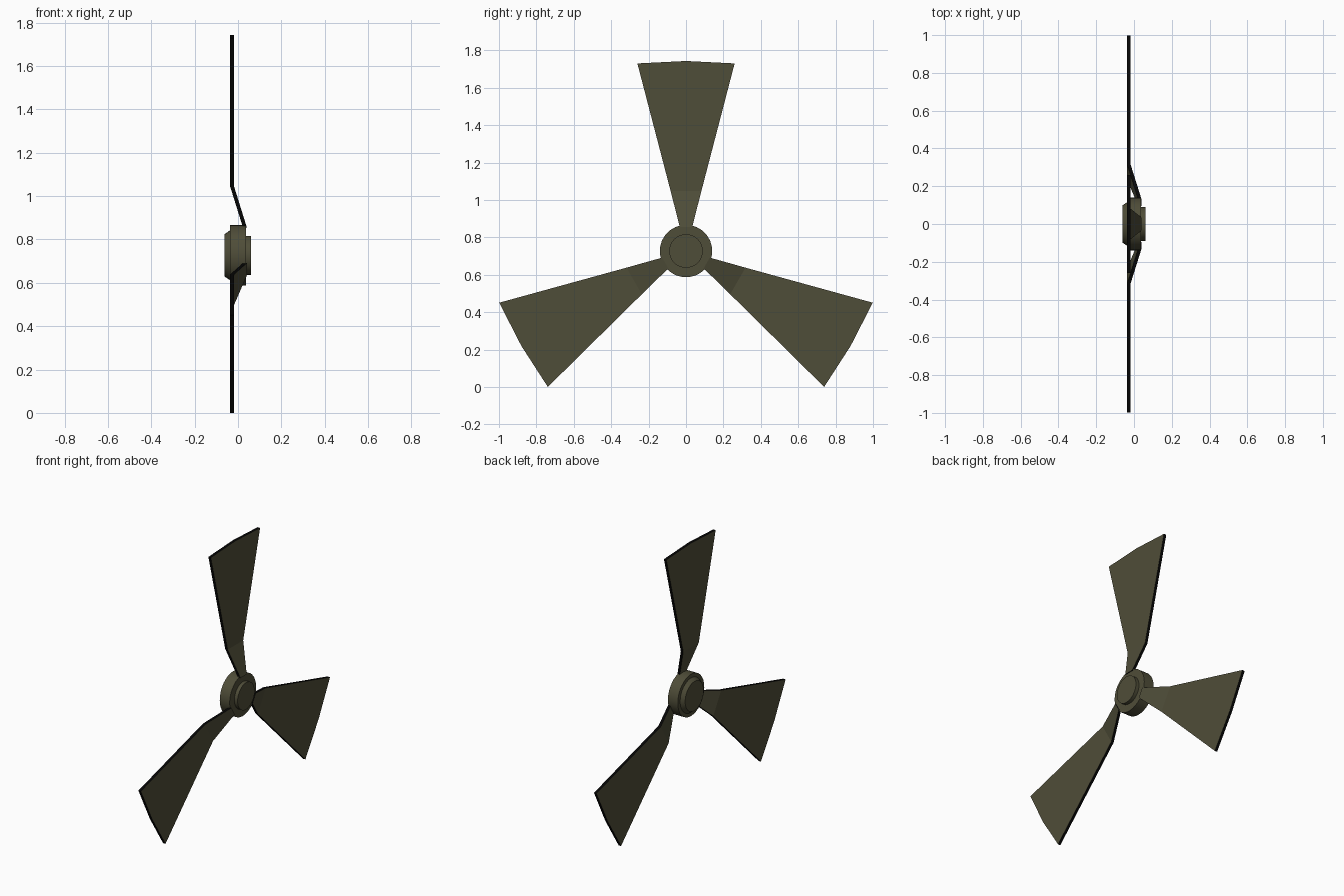
import bpy, bmesh, math
from mathutils import Matrix, Vector

if "Cube" in bpy.data.objects:
    bpy.data.objects.remove(bpy.data.objects["Cube"])

CENTRE = Vector((0, 0, 0.727))


def material(name, rgb):
    m = bpy.data.materials.new(name)
    m.diffuse_color = (*rgb, 1)
    m.use_nodes = True
    m.node_tree.nodes["Principled BSDF"].inputs["Base Color"].default_value = m.diffuse_color
    return m


olive = material("dark_olive", (0.078, 0.074, 0.040))
black = material("black_edge", (0.002, 0.002, 0.002))


def finish(name, bm, mats):
    bmesh.ops.recalc_face_normals(bm, faces=bm.faces)
    me = bpy.data.meshes.new(name)
    bm.to_mesh(me)
    bm.free()
    for m in mats:
        me.materials.append(m)
    ob = bpy.data.objects.new(name, me)
    bpy.context.collection.objects.link(ob)
    ob.location = CENTRE
    return ob


# Hub: stepped profile (x, radius) turned around the x axis
profile = [(-0.062, 0), (-0.062, 0.098), (-0.037, 0.115), (-0.037, 0.14),
           (0.036, 0.14), (0.036, 0.09), (0.06, 0.09), (0.06, 0)]
bm = bmesh.new()
vs = [bm.verts.new((x, 0, r)) for x, r in profile]
es = [bm.edges.new(p) for p in zip(vs, vs[1:])]
bmesh.ops.spin(bm, geom=vs + es, cent=(0, 0, 0), axis=(1, 0, 0),
               angle=math.tau, steps=32)
bmesh.ops.remove_doubles(bm, verts=bm.verts, dist=1e-4)
hub = finish("hub", bm, [olive])
bpy.context.view_layer.objects.active = hub
hub.select_set(True)
bpy.ops.object.shade_smooth_by_angle(angle=math.radians(30))

# Blades: rows of (x, half width, radius at edge, radius at middle)
rows = [(0.032, 0.033, 0.128, 0.128), (-0.028, 0.082, 0.32, 0.32),
        (-0.028, 0.26, 1.003, 1.016)]
T = 0.009  # half thickness


def blade(name, angle):
    bm = bmesh.new()
    layers = []
    for dx in (-T, T):
        layers.append([[bm.verts.new((x + dx, s * w, mid if s == 0 else edge))
                        for s in (-1, 0, 1)] for x, w, edge, mid in rows])
    # broad faces
    for g in layers:
        for a, b in zip(g, g[1:]):
            for i in (0, 1):
                bm.faces.new((a[i], a[i + 1], b[i + 1], b[i]))
    # black rim joining the two sides
    def outline(g):
        return g[0] + [g[1][2]] + g[2][::-1] + [g[1][0]]
    lo, hi = outline(layers[0]), outline(layers[1])
    for i in range(len(lo)):
        j = (i + 1) % len(lo)
        bm.faces.new((lo[i], lo[j], hi[j], hi[i])).material_index = 1
    bmesh.ops.rotate(bm, verts=bm.verts, cent=(0, 0, 0),
                     matrix=Matrix.Rotation(angle, 3, 'X'))
    finish(name, bm, [olive, black])


for k in range(3):
    blade(f"blade_{k + 1}", k * math.tau / 3)
